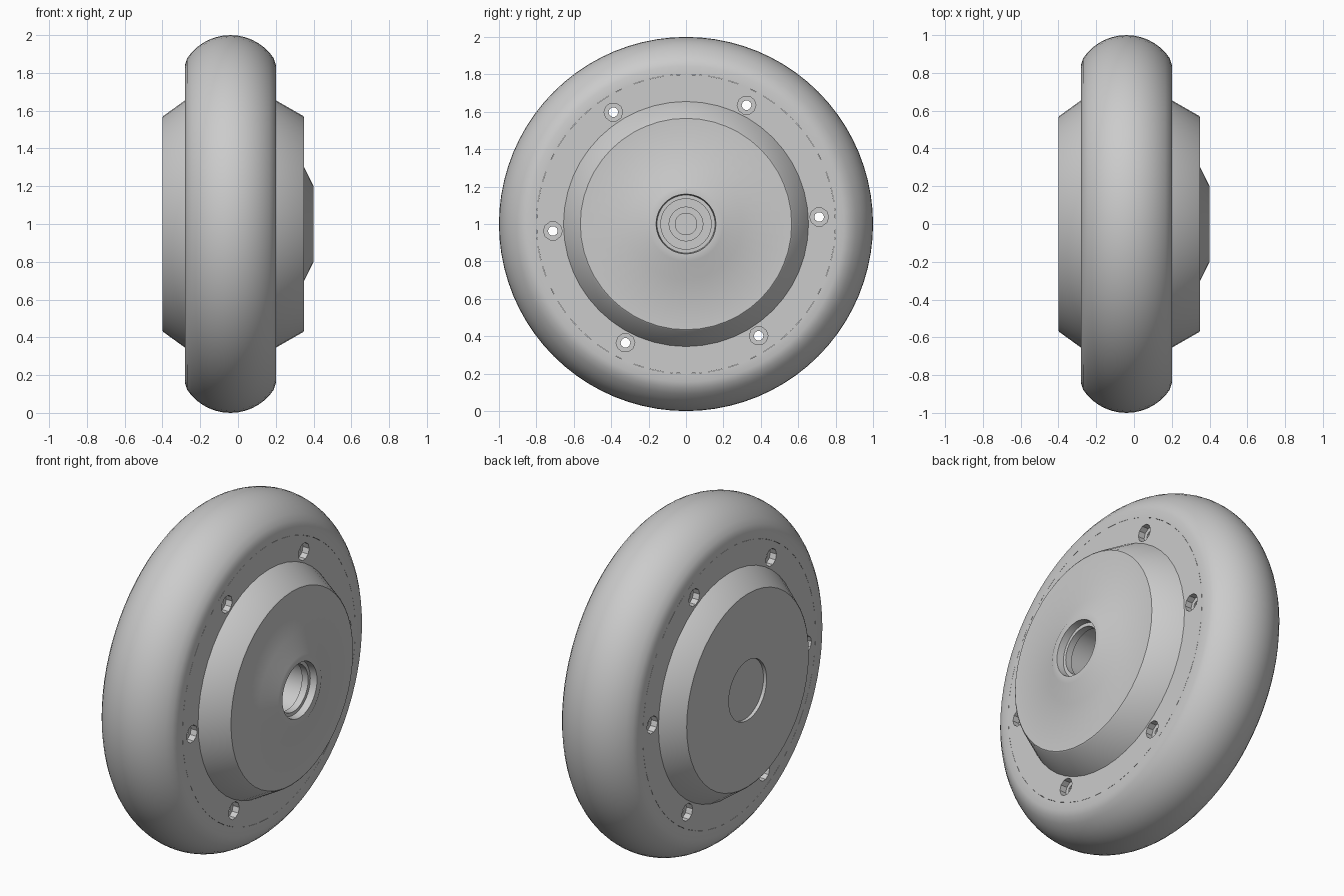
import bpy, bmesh
from math import sin, cos, radians, pi
from mathutils import Matrix, Vector

cube = bpy.data.objects.get("Cube")
if cube:
    bpy.data.objects.remove(cube, do_unlink=True)

grey = bpy.data.materials.new("plain_grey")
grey.use_nodes = True
grey.diffuse_color = (0.6, 0.6, 0.6, 1)
grey.node_tree.nodes["Principled BSDF"].inputs["Base Color"].default_value = (0.6, 0.6, 0.6, 1)

CENTRE = Vector((0, 0, 1))


def lathe(name, profile, segments, closed=False):
    """Spin (x, radius) points around the axle, which runs along x."""
    bm = bmesh.new()
    verts = [bm.verts.new((x, 0, r)) for x, r in profile]
    pairs = list(zip(verts, verts[1:]))
    if closed:
        pairs.append((verts[-1], verts[0]))
    edges = [bm.edges.new(p) for p in pairs]
    bmesh.ops.spin(bm, geom=verts + edges, cent=(0, 0, 0), axis=(1, 0, 0),
                   angle=2 * pi, steps=segments)
    bmesh.ops.remove_doubles(bm, verts=bm.verts, dist=0.0005)
    bmesh.ops.recalc_face_normals(bm, faces=bm.faces)
    return finish(name, bm)


def finish(name, bm):
    mesh = bpy.data.meshes.new(name)
    bm.to_mesh(mesh)
    bm.free()
    mesh.materials.append(grey)
    obj = bpy.data.objects.new(name, mesh)
    obj.location = CENTRE
    bpy.context.collection.objects.link(obj)
    return obj


def smooth(obj):
    bpy.ops.object.select_all(action='DESELECT')
    obj.select_set(True)
    bpy.context.view_layer.objects.active = obj
    bpy.ops.object.shade_smooth_by_angle(angle=radians(30))


# Tyre: rounded tread with flat side walls
MID, R = -0.04, 0.276
arc = [radians(a) for a in range(-56, 57, 8)]
tread = [(MID + R * sin(a), 1 - R + R * cos(a)) for a in arc]
tyre = lathe("tyre", [(-0.28, 0.8), (-0.28, 0.845)] + tread
             + [(0.2, 0.845), (0.2, 0.8)], 80, closed=True)

# Hub: shallow back recess, web plate, cones, front boss and stepped bore
hub = lathe("hub", [
    (-0.38, 0), (-0.38, 0.175), (-0.4, 0.175), (-0.4, 0.565), (-0.395, 0.572),
    (-0.28, 0.655), (-0.28, 0.8), (0.2, 0.8), (0.2, 0.655),
    (0.345, 0.572), (0.35, 0.565), (0.35, 0.3), (0.4, 0.2), (0.4, 0.16),
    (0.36, 0.155), (0.36, 0.135), (0.32, 0.135), (0.32, 0.15), (0.1, 0.15),
    (0.1, 0.09), (0.08, 0.09), (0.08, 0.06), (0.1, 0.06), (0.1, 0)], 48)

# Six bolt holes, counterbored on both sides of the web plate
bm = bmesh.new()
for i in range(6):
    a = radians(3 + 60 * i)
    for x, depth, radius in ((MID, 0.6, 0.026), (0.2, 0.08, 0.05), (-0.28, 0.08, 0.05)):
        place = Matrix.Translation((x, 0.713 * cos(a), 0.713 * sin(a)))
        bmesh.ops.create_cone(bm, cap_ends=True, segments=10, radius1=radius,
                              radius2=radius, depth=depth,
                              matrix=place @ Matrix.Rotation(pi / 2, 4, 'Y'))
cutter = finish("bolt_hole_cutter", bm)
cutter.hide_render = True

cut = hub.modifiers.new("bolt_holes", 'BOOLEAN')
cut.operation = 'DIFFERENCE'
cut.solver = 'EXACT'
cut.use_self = True
cut.object = cutter
bpy.ops.object.select_all(action='DESELECT')
hub.select_set(True)
bpy.context.view_layer.objects.active = hub
bpy.ops.object.modifier_apply(modifier=cut.name)
bpy.data.objects.remove(cutter, do_unlink=True)

for part in (tyre, hub):
    smooth(part)
